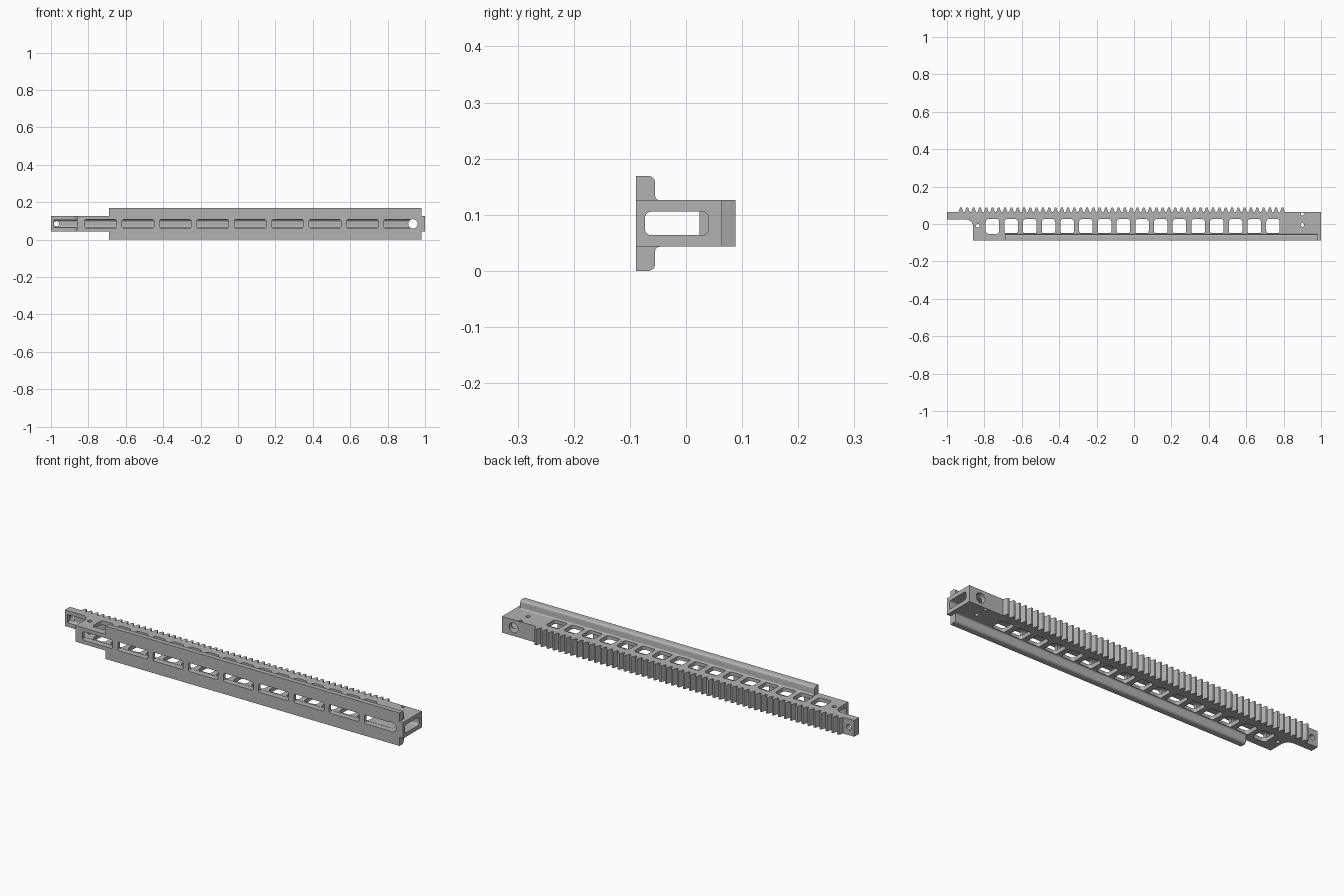
import bpy
import bmesh
from math import pi, cos, sin, radians
from mathutils import Vector

default = bpy.data.objects.get("Cube")
if default:
    bpy.data.objects.remove(default, do_unlink=True)

# One flat colour
grey = bpy.data.materials.new("Satin grey")
grey.use_nodes = True
COLOUR = (0.45, 0.45, 0.45, 1)
grey.diffuse_color = COLOUR
grey.node_tree.nodes["Principled BSDF"].inputs["Base Color"].default_value = COLOUR

MID = 0.0845                       # height of the bar's centre line
BOTTOM, TOP = 0.043, 0.126         # bar underside and upper side
FRONT, BACK, TIP = -0.089, 0.064, 0.088


def arc(cx, cy, r, start, end, steps=6):
    angles = [radians(start + (end - start) * i / steps) for i in range(steps + 1)]
    return [(cx + r * cos(a), cy + r * sin(a)) for a in angles]


def rounded(x0, x1, y0, y1, r):
    return (arc(x1 - r, y1 - r, r, 0, 90) + arc(x0 + r, y1 - r, r, 90, 180)
            + arc(x0 + r, y0 + r, r, 180, 270) + arc(x1 - r, y0 + r, r, 270, 360))


def circle(x, y, r):
    return arc(x, y, r, 0, 345, 23)


def place(p, axis, depth):
    u, v = p
    return {"X": (depth, u, v), "Y": (u, depth, v), "Z": (u, v, depth)}[axis]


def prisms(name, outlines, axis, a, b):
    """Extrude flat outlines along an axis from a to b as one object."""
    bm = bmesh.new()
    step = Vector(place((0, 0), axis, b - a))
    for outline in outlines:
        face = bm.faces.new([bm.verts.new(place(p, axis, a)) for p in outline])
        grown = bmesh.ops.extrude_face_region(bm, geom=[face], use_keep_orig=True)
        moved = [g for g in grown["geom"] if isinstance(g, bmesh.types.BMVert)]
        bmesh.ops.translate(bm, vec=step, verts=moved)
    bmesh.ops.recalc_face_normals(bm, faces=bm.faces)
    mesh = bpy.data.meshes.new(name)
    bm.to_mesh(mesh)
    bm.free()
    mesh.materials.append(grey)
    obj = bpy.data.objects.new(name, mesh)
    bpy.context.collection.objects.link(obj)
    return obj


def cut(target, outlines, axis, a, b):
    cutter = prisms("cutter", outlines, axis, a, b)
    cutter.hide_render = True
    mod = target.modifiers.new("cut", "BOOLEAN")
    mod.operation = "DIFFERENCE"
    mod.solver = "EXACT"
    mod.object = cutter
    bpy.context.view_layer.update()
    graph = bpy.context.evaluated_depsgraph_get()
    result = bpy.data.meshes.new_from_object(target.evaluated_get(graph))
    target.modifiers.clear()
    target.data = result
    bpy.data.objects.remove(cutter, do_unlink=True)


def smooth(obj):
    bpy.ops.object.select_all(action="DESELECT")
    obj.select_set(True)
    bpy.context.view_layer.objects.active = obj
    bpy.ops.object.shade_smooth_by_angle(angle=radians(30))


# Bar outline with the toothed back edge and the narrow end arm
teeth = []
for i in range(52):
    x = -0.925 + 0.0337 * i
    teeth += [(x - 0.0125, BACK), (x - 0.0045, TIP), (x + 0.0045, TIP), (x + 0.0125, BACK)]
outline = ([(-1, 0.024), (-1, BACK)] + teeth + [(1, BACK), (1, FRONT), (-0.86, FRONT)]
           + arc(-0.9, -0.016, 0.04, 0, 90))
bar = prisms("toothed_bar", [outline], "Z", BOTTOM, TOP)

# Lengthwise channel, open at the left end
cut(bar, [rounded(-0.073, 0.04, 0.0635, 0.1055, 0.011)], "X", -0.985, 1.1)

# Row of slots through the front wall
slots = [rounded(c - 0.085, c + 0.085, 0.0625, 0.1065, 0.008)
         for c in [-0.735 + 0.2 * i for i in range(9)]]
cut(bar, slots, "Y", -0.2, -0.06)

# Row of windows through the upper and lower walls
windows = [rounded(c - 0.036, c + 0.036, -0.053, 0.027, 0.016)
           for c in [-0.757 + 0.1 * i for i in range(16)]]
cut(bar, windows, "Z", -0.1, 0.3)

# Round fixing holes
cut(bar, [circle(-0.835, -0.01, 0.01), circle(0.9, -0.005, 0.01),
          circle(0.9, 0.054, 0.008)], "Z", -0.1, 0.3)
cut(bar, [circle(-0.97, MID, 0.014), circle(0.935, MID, 0.025)], "Y", -0.3, 0.3)
smooth(bar)

# Upper and lower flanges with a rounded edge and a fillet at the root
profile = ([(FRONT, TOP), (FRONT, 2 * MID)] + arc(-0.067, 2 * MID - 0.012, 0.012, 90, 0)
           + arc(-0.047, TOP + 0.008, 0.008, 180, 270))
for name, side in (("upper_flange", 1), ("lower_flange", -1)):
    shape = [(y, MID + side * (z - MID)) for y, z in profile]
    smooth(prisms(name, [shape], "X", -0.69, 0.98))
